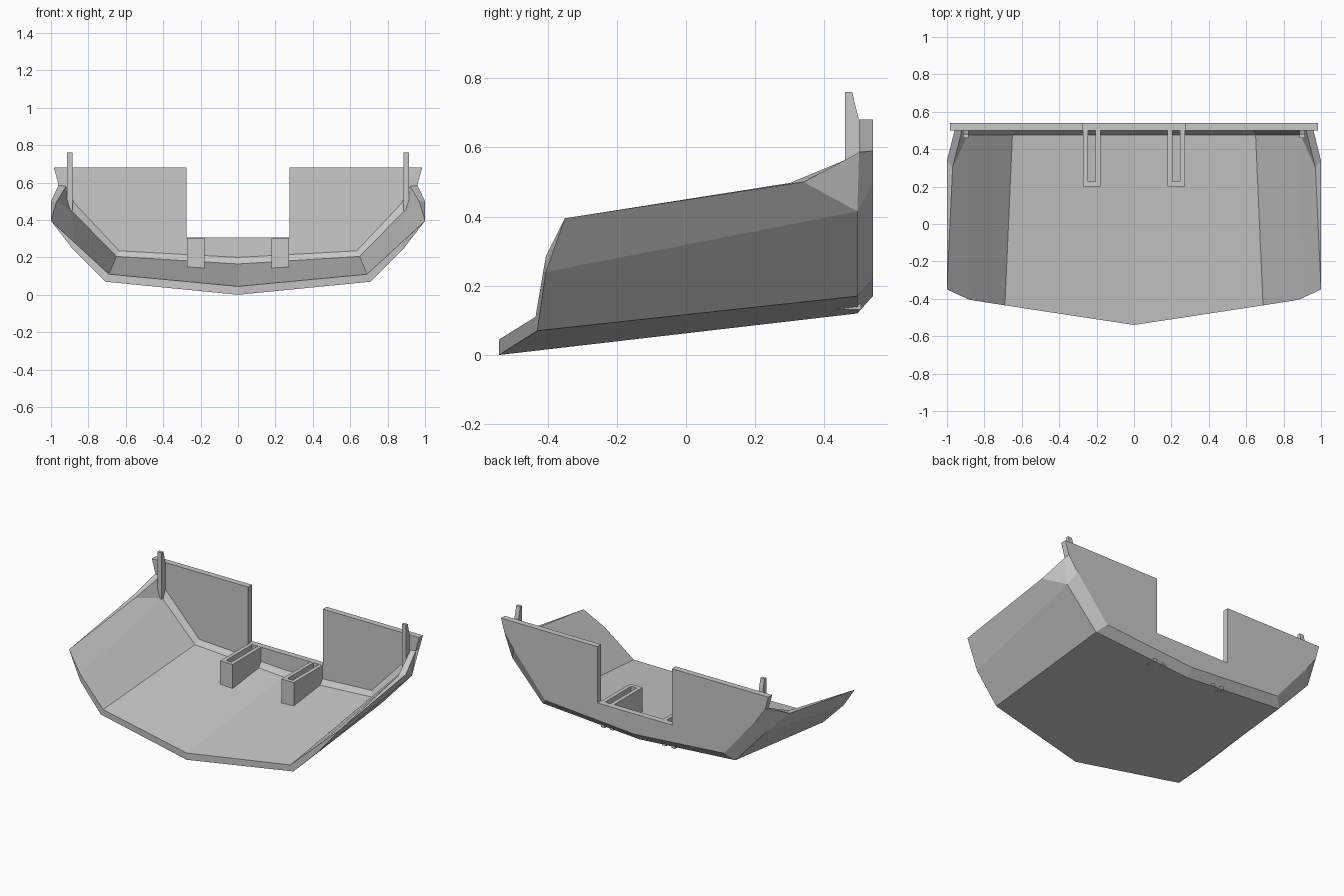
import bpy
import bmesh

cube = bpy.data.objects.get("Cube")
if cube:
    bpy.data.objects.remove(cube, do_unlink=True)

GREY = (0.58, 0.58, 0.58, 1)
grey = bpy.data.materials.new("plain_grey")
grey.use_nodes = True
grey.diffuse_color = GREY
grey.node_tree.nodes["Principled BSDF"].inputs["Base Color"].default_value = GREY


def finish(name, bm, mirror=False):
    bmesh.ops.recalc_face_normals(bm, faces=bm.faces)
    mesh = bpy.data.meshes.new(name)
    bm.to_mesh(mesh)
    bm.free()
    mesh.materials.append(grey)
    obj = bpy.data.objects.new(name, mesh)
    bpy.context.collection.objects.link(obj)
    if mirror:
        mod = obj.modifiers.new("mirror", 'MIRROR')
        mod.use_clip = True
        mod.merge_threshold = 0.001
    return obj


def prism(name, outline, axis, low, high, mirror=False):
    """Extrude a 2D outline along the given axis index."""
    bm = bmesh.new()

    def place(p, d):
        co = list(p)
        co.insert(axis, d)
        return bm.verts.new(co)

    a = [place(p, low) for p in outline]
    b = [place(p, high) for p in outline]
    bm.faces.new(a)
    bm.faces.new(b[::-1])
    for i in range(len(a)):
        bm.faces.new((a[i - 1], a[i], b[i], b[i - 1]))
    return finish(name, bm, mirror)


# Faceted tray shell: half modelled from its corner points, then mirrored
corners = {
    # front edge, outside and inside
    "f0": (0, -.54, 0), "f1": (.71, -.43, .07),
    "f2": (.88, -.405, .24), "f3": (1, -.35, .395),
    "i0": (0, -.54, .045), "i1": (.69, -.435, .11), "i2": (.88, -.405, .285),
    # rear outside, side peak and rear top corner
    "b0": (0, .495, .12), "b1": (.71, .495, .17), "b2": (.935, .495, .415),
    "t": (1, .34, .5), "b3": (.96, .5, .585),
    # rear chamfer
    "c0": (0, .54, .17), "c1": (.66, .54, .22),
    "c2": (.89, .54, .495), "c3": (.96, .54, .59),
    # rear inside and inner fillet
    "j0": (0, .475, .165), "j1": (.65, .475, .205), "j2": (.89, .475, .45),
    "u": (.97, .3, .497), "j4": (.92, .5, .58),
    "k0": (0, .5, .2), "k1": (.635, .5, .235), "k2": (.875, .5, .49),
}
panels = [
    "f0 f1 b1 b0", "f1 f2 b2 b1", "f2 f3 t b2", "t b3 b2",      # outside
    "b0 b1 c1 c0", "b1 b2 c2 c1", "b2 b3 c3 c2",                # chamfer
    "i0 i1 j1 j0", "i1 i2 j2 j1", "i2 f3 u j2", "u j4 j2",      # inside
    "j0 j1 k1 k0", "j1 j2 k2 k1", "j2 j4 k2",                   # fillet
    "f0 f1 i1 i0", "f1 f2 i2 i1", "f2 f3 i2",                   # front rim
    "f3 t u", "t b3 j4 u", "b3 c3 j4",                          # top rim
    "k0 k1 c1 c0", "k1 k2 c2 c1", "k2 j4 c3 c2",                # under wall
]
bm = bmesh.new()
verts = {key: bm.verts.new(co) for key, co in corners.items()}
for panel in panels:
    bm.faces.new([verts[key] for key in panel.split()])
finish("tray_shell", bm, mirror=True)

# Back wall with a central notch
half = [(0, .17), (.66, .22), (.89, .495), (.96, .59), (.985, .68),
        (.275, .68), (.275, .305), (0, .305)]
outline = half + [(-x, z) for x, z in half[-2:0:-1]]
prism("back_wall", outline, 1, .5, .54)

for side, s in (("left", 1), ("right", -1)):
    # Slotted bracket standing on the floor, open towards the wall
    slot = [(.18, .505), (.18, .2), (.272, .2), (.272, .505),
            (.246, .505), (.246, .226), (.206, .226), (.206, .505)]
    prism(side + "_bracket", [(s * x, y) for x, y in slot], 2, .132, .304)

    # Upright post in the rear corner
    post = [(.46, .45), (.46, .76), (.48, .76), (.502, .67), (.502, .45)]
    prism(side + "_post", post, 0, s * .885, s * .915)
